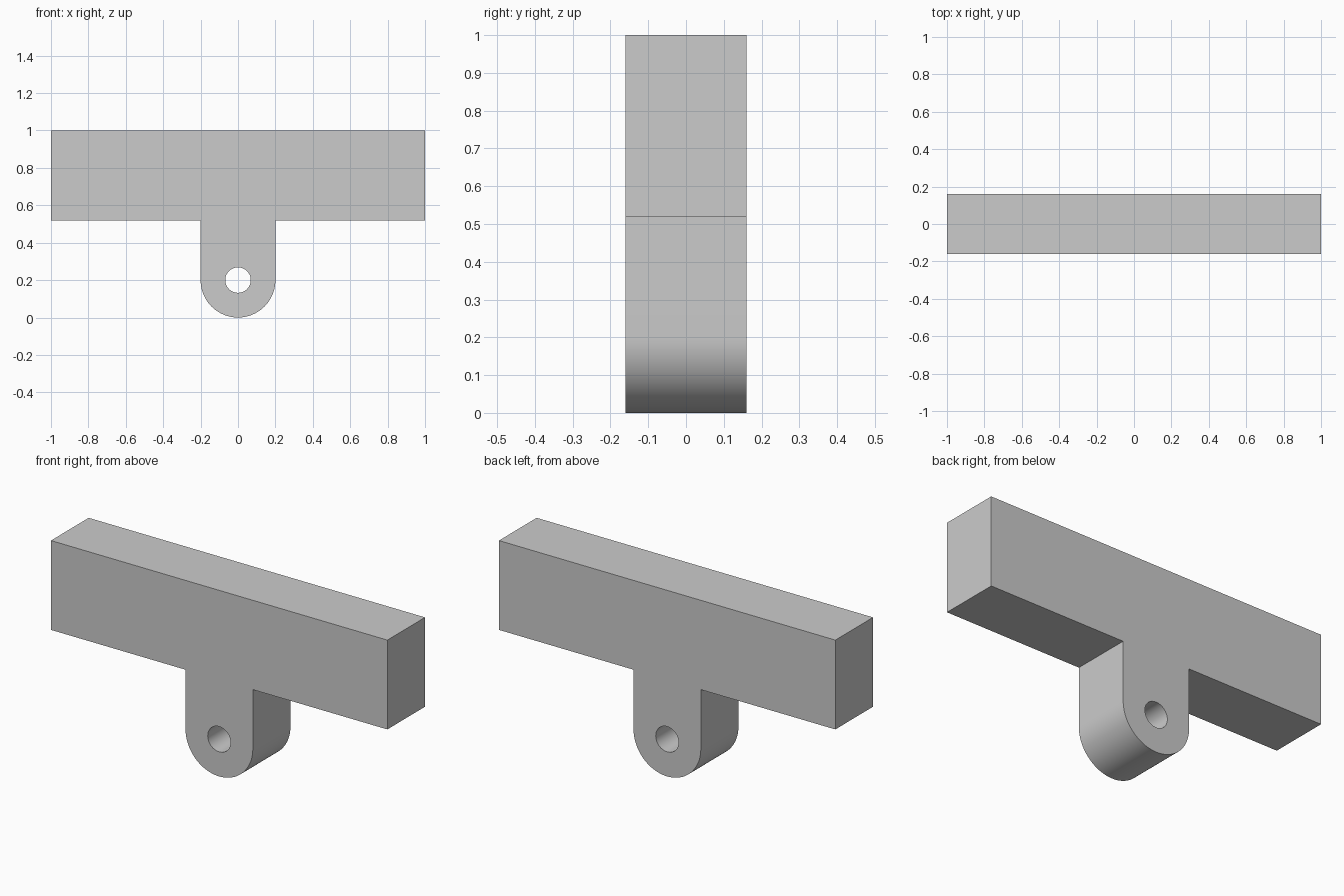
import bpy
import bmesh
from math import pi, sin, cos, radians

cube = bpy.data.objects.get("Cube")
if cube:
    bpy.data.objects.remove(cube, do_unlink=True)

HALF_DEPTH = 0.16
LUG_RADIUS = 0.2
HOLE_RADIUS = 0.068
BAR_BOTTOM = 0.52

grey = bpy.data.materials.new("plain grey")
grey.use_nodes = True
colour = (0.6, 0.6, 0.6, 1)
grey.diffuse_color = colour
grey.node_tree.nodes["Principled BSDF"].inputs["Base Color"].default_value = colour


def arc(radius, start, end, steps):
    """Points on an arc around the lug centre."""
    angles = [start + (end - start) * i / steps for i in range(steps + 1)]
    return [(radius * cos(a), LUG_RADIUS + radius * sin(a)) for a in angles]


def add_outline(curve, points):
    spline = curve.splines.new("POLY")
    spline.points.add(len(points) - 1)
    for point, (x, z) in zip(spline.points, points):
        point.co = (x, z, 0, 1)
    spline.use_cyclic_u = True


# T-shaped outline: crossbar with a round-ended lug below
outline = [(-1, 1), (-1, BAR_BOTTOM), (-LUG_RADIUS, BAR_BOTTOM)]
outline += arc(LUG_RADIUS, pi, 2 * pi, 48)
outline += [(LUG_RADIUS, BAR_BOTTOM), (1, BAR_BOTTOM), (1, 1)]

curve = bpy.data.curves.new("bar_profile", "CURVE")
curve.dimensions = "2D"
curve.fill_mode = "BOTH"
curve.extrude = HALF_DEPTH
add_outline(curve, outline)

# Pin hole through the lug
add_outline(curve, arc(HOLE_RADIUS, 0, 2 * pi, 48)[:-1])

bar = bpy.data.objects.new("bar_with_lug", curve)
bar.rotation_euler.x = radians(90)
bpy.context.collection.objects.link(bar)

# Turn the profile into a welded solid
bpy.ops.object.select_all(action="DESELECT")
bar.select_set(True)
bpy.context.view_layer.objects.active = bar
bpy.ops.object.convert(target="MESH")
bar = bpy.context.view_layer.objects.active
bar.name = "bar_with_lug"
bpy.ops.object.transform_apply(location=False, rotation=True, scale=False)

bm = bmesh.new()
bm.from_mesh(bar.data)
bmesh.ops.remove_doubles(bm, verts=bm.verts, dist=0.0001)
bmesh.ops.dissolve_limit(bm, angle_limit=radians(1), verts=bm.verts, edges=bm.edges)
bmesh.ops.recalc_face_normals(bm, faces=bm.faces)
bm.to_mesh(bar.data)
bm.free()

bar.data.materials.clear()
bar.data.materials.append(grey)
bpy.ops.object.shade_smooth_by_angle(angle=radians(30))
